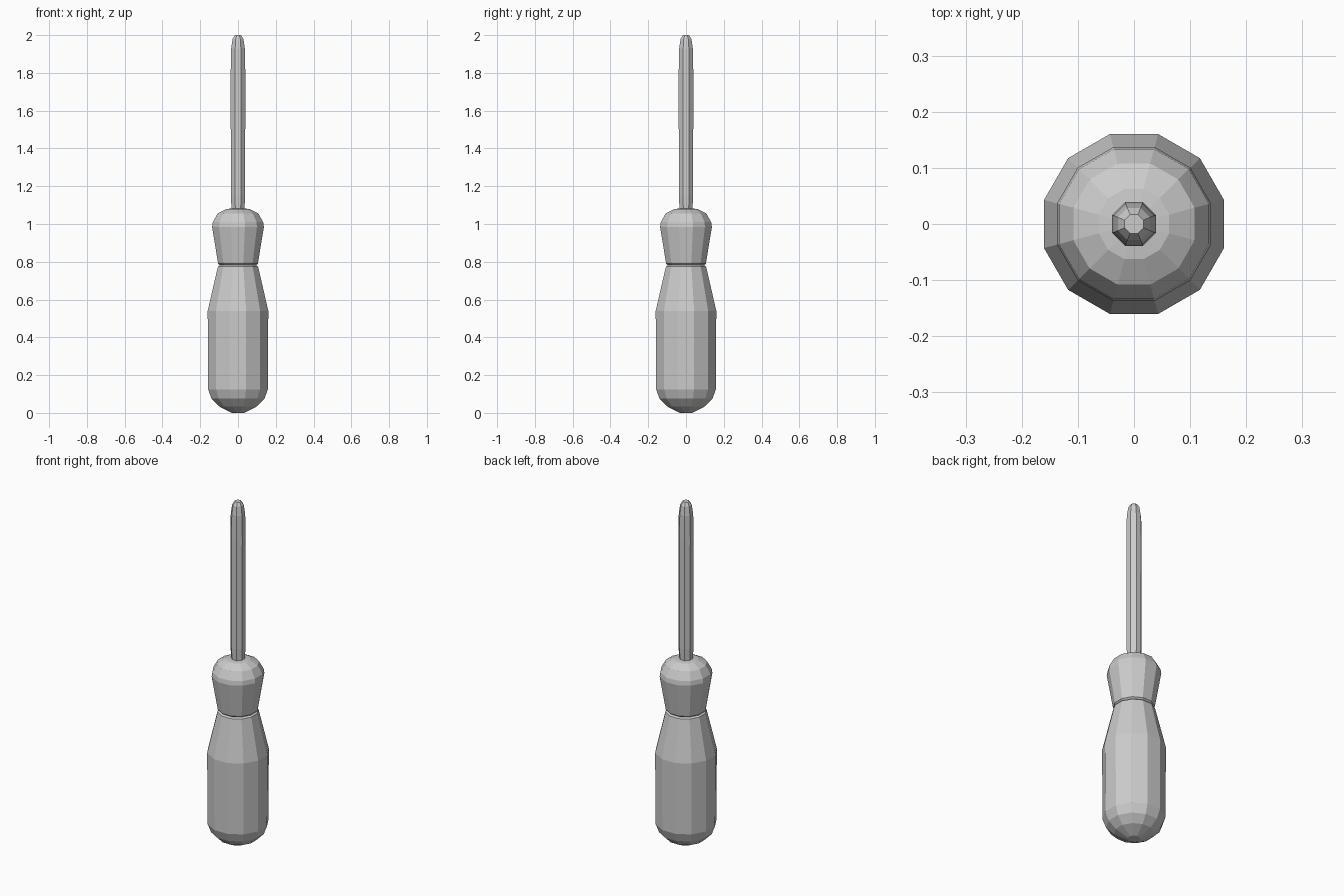
import bpy, bmesh, math

if "Cube" in bpy.data.objects:
    bpy.data.objects.remove(bpy.data.objects["Cube"])


def lathe(name, profile, sides):
    """Revolve (radius, z) points into a closed, flat-faced solid."""
    bm = bmesh.new()
    rings = []
    for r, z in profile:
        ring = []
        for i in range(sides):
            a = 2 * math.pi * (i + 0.5) / sides
            ring.append(bm.verts.new((r * math.cos(a), r * math.sin(a), z)))
        rings.append(ring)
    for low, high in zip(rings, rings[1:]):
        for i in range(sides):
            j = (i + 1) % sides
            bm.faces.new((low[i], low[j], high[j], high[i]))
    bm.faces.new(rings[0][::-1])
    bm.faces.new(rings[-1])
    mesh = bpy.data.meshes.new(name)
    bm.to_mesh(mesh)
    bm.free()
    obj = bpy.data.objects.new(name, mesh)
    bpy.context.collection.objects.link(obj)
    return obj


# Grip: rounded butt, straight body, waist groove, flared collar and domed top
lathe("handle", [
    (0.035, 0.0), (0.105, 0.035), (0.145, 0.075), (0.164, 0.125),
    (0.166, 0.54), (0.140, 0.65), (0.110, 0.775), (0.100, 0.782),
    (0.109, 0.79), (0.142, 0.985), (0.138, 1.01), (0.112, 1.055),
    (0.065, 1.079), (0.03, 1.083)], 12)

# Octagonal steel shaft with a tapered, blunted tip
lathe("shaft", [
    (0.036, 1.06), (0.041, 1.15), (0.042, 1.80), (0.039, 1.93),
    (0.031, 1.98), (0.018, 2.0)], 8)
